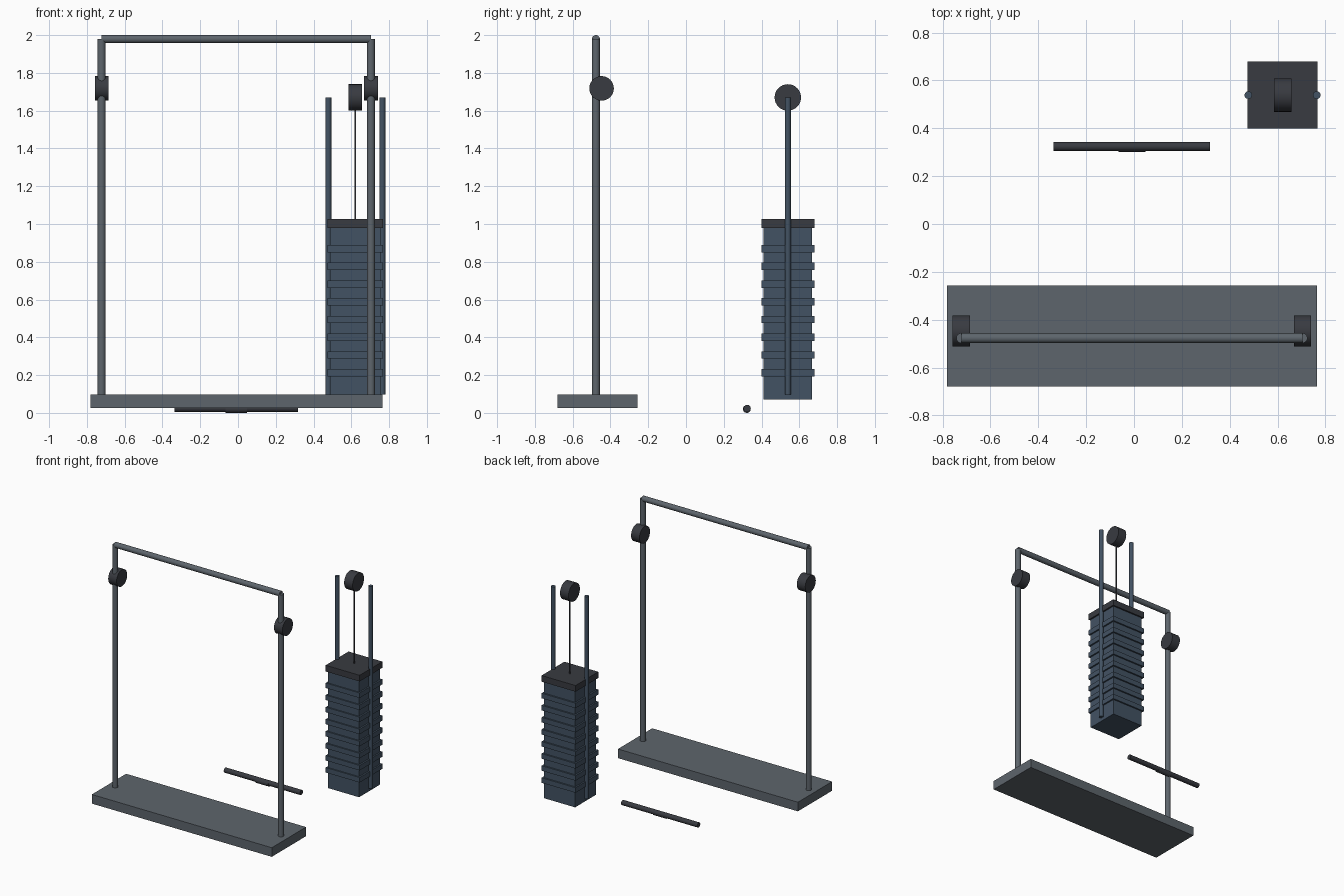
import bpy
import math

if "Cube" in bpy.data.objects:
    bpy.data.objects.remove(bpy.data.objects["Cube"])


def material(name, rgb):
    m = bpy.data.materials.new(name)
    m.diffuse_color = (*rgb, 1)
    m.use_nodes = True
    m.node_tree.nodes["Principled BSDF"].inputs["Base Color"].default_value = m.diffuse_color
    return m


STEEL = material("steel_grey", (0.11, 0.13, 0.15))
DARK = material("dark_grey", (0.04, 0.043, 0.052))
BLUE = material("slate_blue", (0.055, 0.085, 0.125))


def finish(name, mat):
    ob = bpy.context.object
    ob.name = name
    ob.data.materials.append(mat)
    return ob


def box(name, lo, hi, mat):
    bpy.ops.mesh.primitive_cube_add(size=1, location=[(a + b) / 2 for a, b in zip(lo, hi)])
    ob = finish(name, mat)
    ob.scale = [b - a for a, b in zip(lo, hi)]
    bpy.ops.object.transform_apply(location=False, rotation=False, scale=True)
    return ob


def rod(name, centre, radius, length, mat, axis="z", sides=24):
    turn = (0, math.pi / 2, 0) if axis == "x" else (0, 0, 0)
    bpy.ops.mesh.primitive_cylinder_add(vertices=sides, radius=radius, depth=length,
                                        location=centre, rotation=turn)
    ob = finish(name, mat)
    bpy.ops.object.shade_smooth_by_angle(angle=math.radians(35))
    return ob


def upright(name, x, y, z0, z1, radius, mat):
    return rod(name, (x, y, (z0 + z1) / 2), radius, z1 - z0, mat)


# Frame: base plate, two posts with pulleys, crossbar
FX, FY = -0.009, -0.477
box("base_plate", (-0.782, -0.679, 0.027), (0.766, -0.258, 0.098), STEEL)
for side, s in (("left", -1), ("right", 1)):
    x = FX + s * 0.713
    upright(side + "_post", x, FY, 0.09, 1.98, 0.021, STEEL)
    rod(side + "_pulley", (x, FY + 0.03, 1.718), 0.065, 0.072, DARK, "x", 32)
rod("crossbar", (FX, FY, 1.979), 0.021, 1.426, STEEL, "x")

# Weight stack: core, wider plate rims and cap
SX, SY = 0.621, 0.539
HX, HY = 0.146, 0.14
box("stack_core", (SX - HX + 0.012, SY - HY + 0.01, 0.072),
    (SX + HX - 0.012, SY + HY - 0.012, 0.98), BLUE)
for i in range(8):
    z = 0.193 + i * 0.0939
    box(f"weight_plate_rim_{i + 1}", (SX - HX, SY - HY, z), (SX + HX, SY + HY, z + 0.039), BLUE)
box("stack_cap", (SX - HX, SY - HY, 0.979), (SX + HX, SY + HY, 1.027), DARK)

# Guide rods, cable and top pulley
for side, s in (("left", -1), ("right", 1)):
    upright(side + "_guide_rod", SX + s * 0.143, SY, 0.098, 1.67, 0.016, BLUE)
upright("cable", SX, SY, 1.02, 1.67, 0.005, DARK)
rod("stack_pulley", (SX, SY, 1.67), 0.07, 0.073, DARK, "x", 32)

# Loose pull bar with its centre grip
rod("pull_bar", (-0.009, 0.324, 0.024), 0.019, 0.655, DARK, "x")
rod("bar_grip", (-0.009, 0.322, 0.0205), 0.0205, 0.113, DARK, "x")
